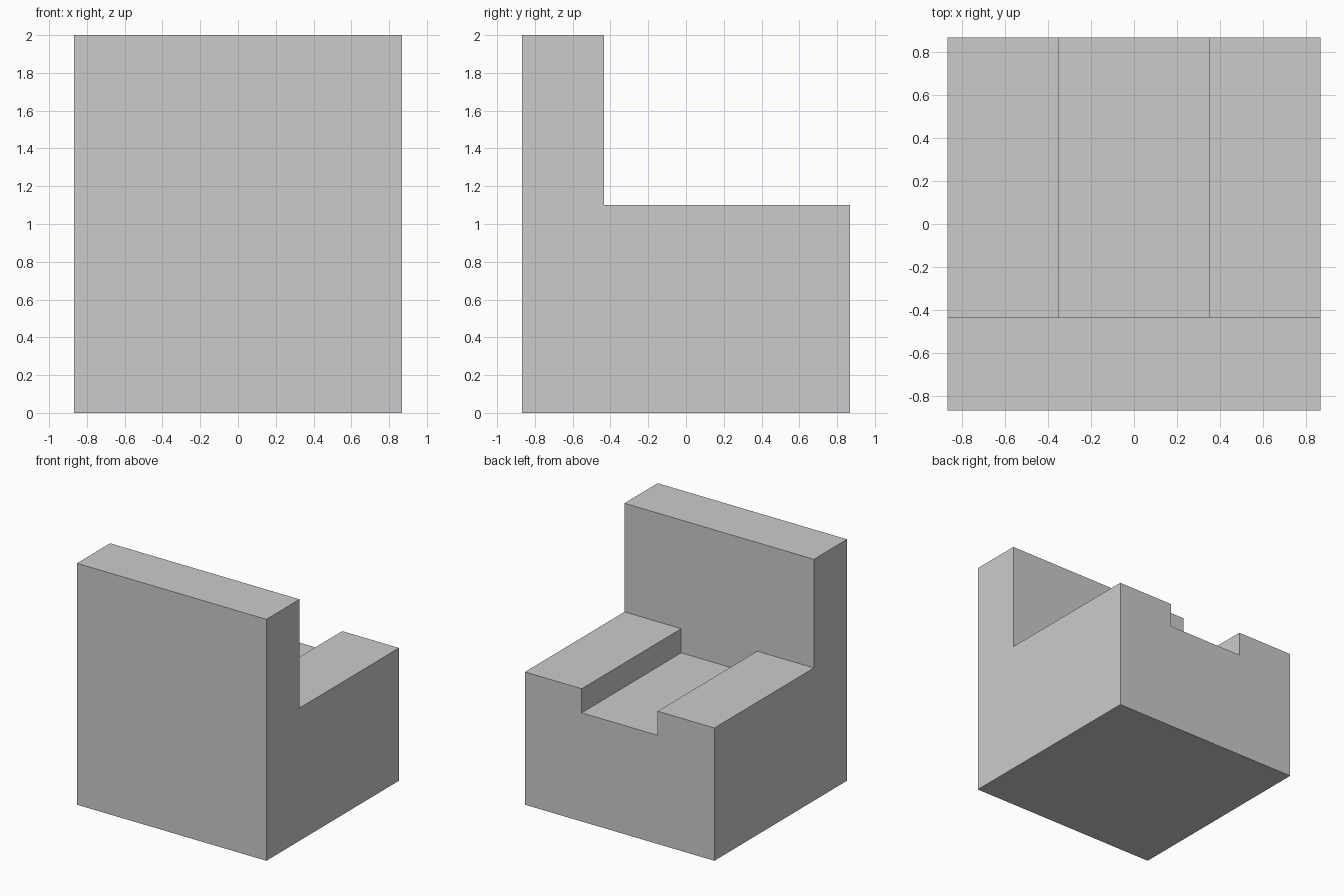
import bpy

if "Cube" in bpy.data.objects:
    bpy.data.objects.remove(bpy.data.objects["Cube"])

HALF = 0.868       # half width and half depth of the chair
BACK_Y = -0.434    # inner face of the backrest
SEAT_HALF = 0.348  # half width of the seat gap between the arms
SEAT_Z, ARM_Z, TOP_Z = 0.9, 1.1, 2.0


def box(name, x, y, z):
    """Box from (min, max) ranges, with the scale applied to the mesh."""
    ranges = (x, y, z)
    bpy.ops.mesh.primitive_cube_add(size=1)
    ob = bpy.context.object
    ob.name = ob.data.name = name
    for v in ob.data.vertices:
        v.co = [a + (c + 0.5) * (b - a) for c, (a, b) in zip(v.co, ranges)]
    return ob


# Solid base whose top is the seat
box("seat_base", (-HALF, HALF), (-HALF, HALF), (0, SEAT_Z))

# Thick upright backrest
box("backrest", (-HALF, HALF), (-HALF, BACK_Y), (SEAT_Z, TOP_Z))

# Pair of low, wide armrests, mirrored about x = 0
arms = box("armrests", (SEAT_HALF, HALF), (BACK_Y, HALF), (SEAT_Z, ARM_Z))
arms.modifiers.new("mirror", "MIRROR").use_axis[0] = True
